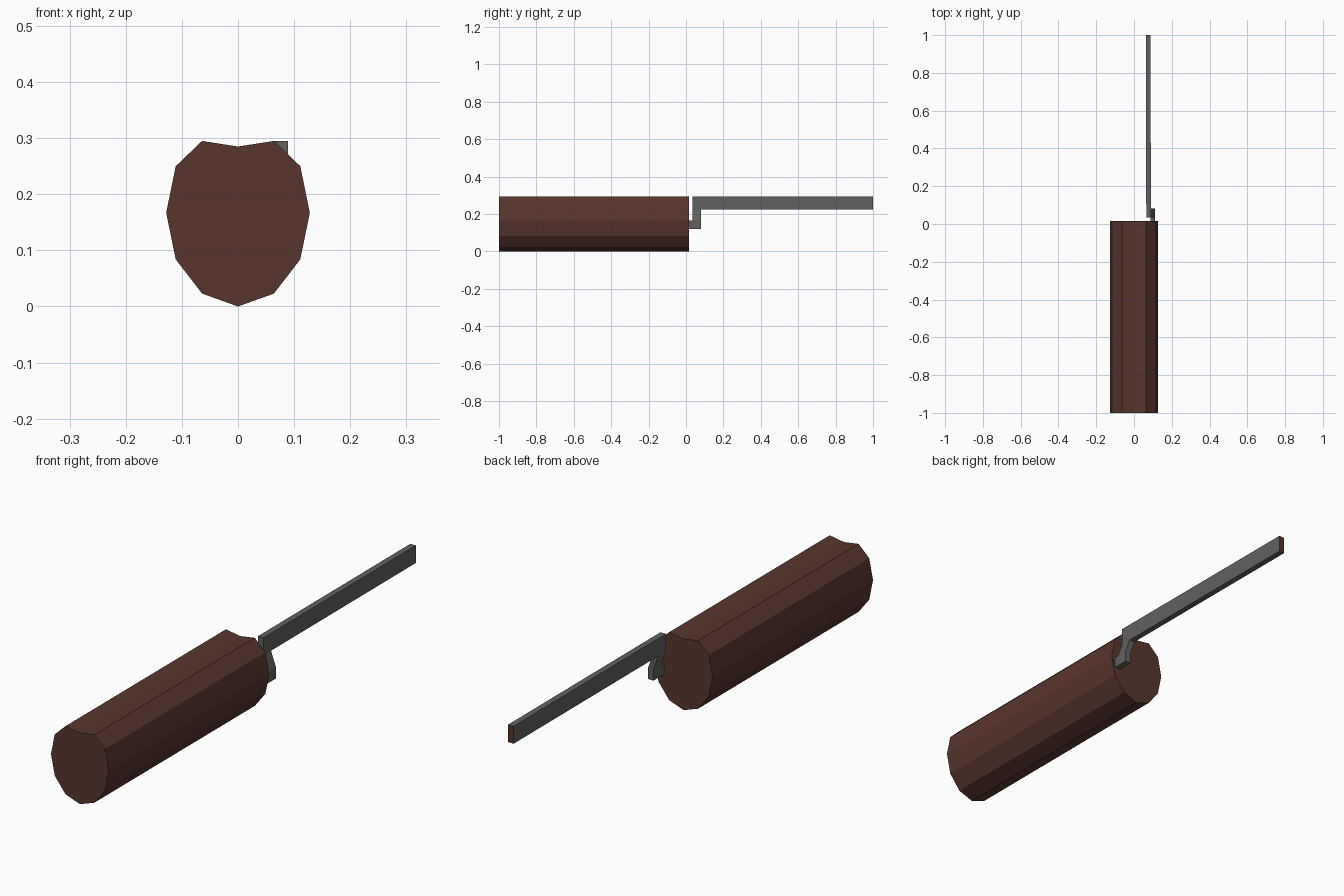
import bpy, bmesh

if "Cube" in bpy.data.objects:
    bpy.data.objects.remove(bpy.data.objects["Cube"])


def material(name, rgb):
    m = bpy.data.materials.new(name)
    m.diffuse_color = (*rgb, 1)
    m.use_nodes = True
    m.node_tree.nodes["Principled BSDF"].inputs["Base Color"].default_value = m.diffuse_color
    return m


brown = material("dark_brown", (0.098, 0.036, 0.027))
grey = material("steel_grey", (0.118, 0.118, 0.115))


def loft(name, rings, mats):
    """Join equal-length rings of points into a closed solid."""
    bm = bmesh.new()
    vs = [[bm.verts.new(p) for p in r] for r in rings]
    n = len(vs[0])
    for a, b in zip(vs, vs[1:]):
        for i in range(n):
            j = (i + 1) % n
            bm.faces.new((a[i], a[j], b[j], b[i]))
    bm.faces.new(vs[0])
    bm.faces.new(vs[-1])
    bmesh.ops.recalc_face_normals(bm, faces=bm.faces)
    me = bpy.data.meshes.new(name)
    bm.to_mesh(me)
    bm.free()
    ob = bpy.data.objects.new(name, me)
    bpy.context.collection.objects.link(ob)
    for m in mats:
        me.materials.append(m)
    return ob


# Handle: twelve-sided grip with a shallow groove along the top
half = [(0.064, 0.023), (0.111, 0.084), (0.128, 0.167), (0.111, 0.25), (0.064, 0.295)]
section = [(0, 0.0)] + half + [(0, 0.285)] + [(-x, z) for x, z in reversed(half)]
loft("handle", [[(x, y, z) for x, z in section] for y in (-1, 0.015)], [brown])

# Bar: long flat rod, with a brown end face
bar = loft("bar", [[(x0, y, 0.225), (x1, y, 0.225), (x1, y, 0.295), (x0, y, 0.295)]
                   for y, x0, x1 in ((0.034, 0.065, 0.0895), (1, 0.063, 0.0875))],
           [grey, brown])
for f in bar.data.polygons:
    if f.center.y > 0.99:
        f.material_index = 1

# Shank: drops from the bar and cranks outwards
loft("shank", [[(x, 0.034, z), (x + 0.0245, 0.034, z), (x + 0.0245, 0.081, z), (x, 0.081, z)]
               for x, z in ((0.087, 0.12), (0.087, 0.165), (0.065, 0.225))], [grey])

# Foot: short tab running from the shank into the handle
loft("foot", [[(0.087, y, 0.12), (0.1115, y, 0.12), (0.1115, y, 0.165), (0.087, y, 0.165)]
              for y in (0.0152, 0.034)], [grey])
